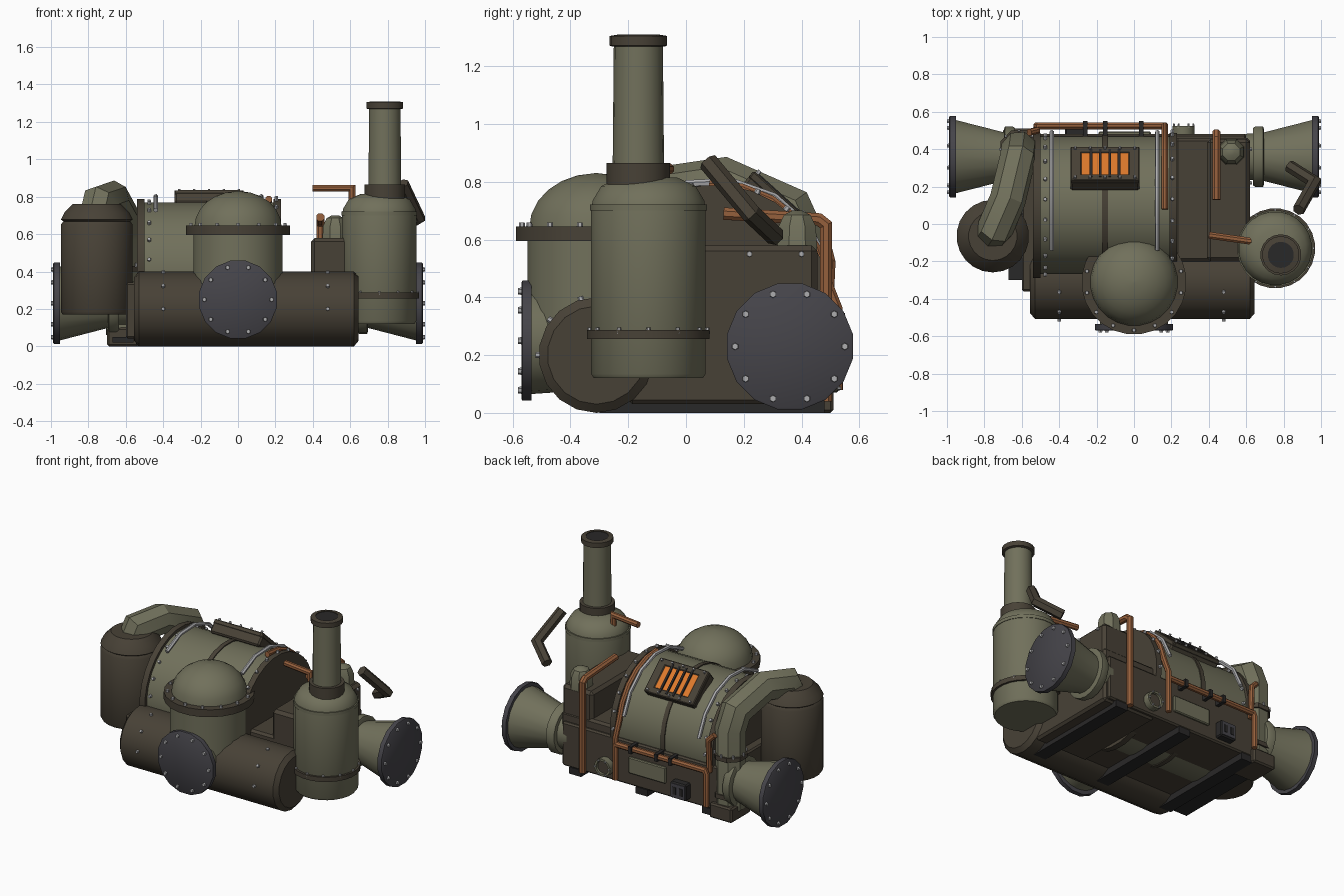
import bpy, bmesh, math
from mathutils import Vector, Matrix

if "Cube" in bpy.data.objects:
    bpy.data.objects.remove(bpy.data.objects["Cube"])


def mat(name, r, g, b):
    m = bpy.data.materials.new(name)
    m.diffuse_color = (r, g, b, 1)
    m.use_nodes = True
    m.node_tree.nodes["Principled BSDF"].inputs["Base Color"].default_value = m.diffuse_color
    return m


OLIVE = mat("olive paint", .165, .163, .105)
BROWN = mat("dark brown iron", .064, .053, .037)
PLATE = mat("grey flange", .060, .058, .068)
COPPER = mat("copper", .30, .115, .045)
ORANGE = mat("glowing orange", .72, .19, .025)
SILVER = mat("silver steel", .42, .42, .43)
BLACK = mat("black iron", .022, .021, .021)


def finish(name, bm, m, smooth=True, angle=35):
    bmesh.ops.recalc_face_normals(bm, faces=bm.faces)
    me = bpy.data.meshes.new(name)
    bm.to_mesh(me)
    bm.free()
    me.materials.append(m)
    ob = bpy.data.objects.new(name, me)
    bpy.context.collection.objects.link(ob)
    if smooth:
        bpy.ops.object.select_all(action='DESELECT')
        ob.select_set(True)
        bpy.context.view_layer.objects.active = ob
        bpy.ops.object.shade_smooth_by_angle(angle=math.radians(angle))
    return ob


def aim(d):
    return Vector(d).to_track_quat('Z', 'Y').to_matrix().to_4x4()


def lathe(name, profile, loc, axis, m, n=24):
    """Solid of revolution: profile of (radius, height) along axis."""
    bm = bmesh.new()
    M = Matrix.Translation(loc) @ aim(axis)
    rings = []
    for r, h in profile:
        rings.append([bm.verts.new(M @ Vector((r * math.cos(a), r * math.sin(a), h)))
                      for a in (2 * math.pi * (i + .5) / n for i in range(n))])
    for a, b in zip(rings, rings[1:]):
        for i in range(n):
            j = (i + 1) % n
            bm.faces.new((a[i], a[j], b[j], b[i]))
    bm.faces.new(rings[0])
    bm.faces.new(rings[-1])
    return finish(name, bm, m)


def box(name, lo, hi, m, bevel=0.0, M=Matrix()):
    lo, hi = Vector(lo), Vector(hi)
    bm = bmesh.new()
    bmesh.ops.create_cube(bm, size=1, matrix=M @ Matrix.Translation((lo + hi) / 2)
                          @ Matrix.Diagonal((hi - lo).to_4d()))
    if bevel:
        bmesh.ops.bevel(bm, geom=bm.edges[:], offset=bevel, segments=1, affect='EDGES')
    return finish(name, bm, m, smooth=False)


def pipe(name, pts, r, m, n=8):
    """Tube with mitred corners."""
    P = [Vector(p) for p in pts]
    d = [(b - a).normalized() for a, b in zip(P, P[1:])]
    u = d[0].orthogonal().normalized()
    v = d[0].cross(u)
    ring = [P[0] + r * (u * math.cos(t) + v * math.sin(t))
            for t in (2 * math.pi * (i + .5) / n for i in range(n))]
    bm = bmesh.new()
    rows = [[bm.verts.new(p) for p in ring]]
    for k in range(1, len(P)):
        s = d[k - 1]
        nrm = (s + d[k]).normalized() if k < len(d) else s
        ring = [p + s * ((P[k] - p).dot(nrm) / s.dot(nrm)) for p in ring]
        rows.append([bm.verts.new(p) for p in ring])
    for a, b in zip(rows, rows[1:]):
        for i in range(n):
            j = (i + 1) % n
            bm.faces.new((a[i], a[j], b[j], b[i]))
    bm.faces.new(rows[0])
    bm.faces.new(rows[-1])
    return finish(name, bm, m, angle=30)


def bolts(name, spots, size=.012):
    """Small hex bolts at (position, direction)."""
    bm = bmesh.new()
    for p, d in spots:
        bmesh.ops.create_cone(bm, cap_ends=True, segments=6, radius1=size, radius2=size * .8,
                              depth=.022, matrix=Matrix.Translation(p) @ aim(d))
    return finish(name, bm, SILVER, smooth=False)


def circle(c, axis, r, n):
    c, axis = Vector(c), Vector(axis)
    u = Vector((0, 0, 1)) if abs(axis.z) < .5 else Vector((1, 0, 0))
    w = axis.cross(u)
    return [(c + r * (w * math.cos(t) + u * math.sin(t)), axis) for t in (2 * math.pi * i / n for i in range(n))]


# Base frame, right housing and skids
box("base_frame", (-.60, -.36, .042), (.60, .48, .34), BROWN, .01)
box("right_base_housing", (.22, -.20, .03), (.62, .46, .40), BROWN, .015)
box("right_housing", (.39, -.20, .03), (.62, .455, .58), BROWN, .02)
box("pipe_foot_block", (-.70, .30, 0), (-.53, .51, .10), BROWN, .01)
box("left_front_foot", (-.67, -.30, .02), (-.56, .30, .05), BLACK)
for i, x in enumerate((-.5, 0, .5)):
    box(f"skid_{i}", (x - .045, -.30, 0), (x + .045, .48, .045), BLACK)

# Front lower drum
lathe("front_drum", [(.17, 0), (.20, .025), (.20, 1.175), (.17, 1.2)], (-.555, -.31, .20), (1, 0, 0), BROWN, 18)
bolts("drum_bolts", [((x, -.31 - .2 * math.cos(t), .2 + .2 * math.sin(t)), (0, -math.cos(t), math.sin(t)))
                     for x in (-.40, .48) for t in (0, .65, 1.3)])

# Boiler with bands and end rings
BC = (.10, .40)
bx = lambda x: (x, *BC)
lathe("boiler", [(.37, 0), (.37, .72)], bx(-.52), (1, 0, 0), OLIVE, 28)
for nm, x, w, r in (("left_ring", -.54, .04, .39), ("middle_band", -.17, .03, .377), ("right_ring", .19, .04, .39)):
    lathe("boiler_" + nm, [(r, 0), (r, w)], bx(x), (1, 0, 0), BROWN, 28)


def arc(x, r, a0, a1, n):
    """Points round the boiler, angle from straight up, positive to the back."""
    return [(x, BC[0] + r * math.sin(t), BC[1] + r * math.cos(t))
            for t in (math.radians(a0 + (a1 - a0) * i / (n - 1)) for i in range(n))]


for x in (-.475, .205):
    bolts("boiler_bolts", [(p, (0, p[1] - BC[0], p[2] - BC[1])) for p in arc(x, .374 if x < 0 else .393, -80, 90, 11)])
for i, x in enumerate((-.44, .125)):
    pipe(f"silver_tube_{i}", arc(x, .405, -36, 75, 6), .013, SILVER, 6)

# Glowing grate on the upper back of the boiler
H = Matrix.Translation((-.155, .305, .735)) @ Matrix.Rotation(math.radians(-42), 4, 'X')
box("grate_frame", (-.185, -.12, -.06), (.185, .12, .012), BROWN, .01, H)
for s in (-1, 1):
    box("grate_rim_side", (s * .155 - .03, -.12, 0), (s * .155 + .03, .12, .03), BROWN, .005, H)
    box("grate_rim_edge", (-.17, s * .099 - .022, 0), (.17, s * .099 + .022, .03), BROWN, .005, H)
box("grate_glow", (-.125, -.077, .01), (.125, .077, .024), ORANGE, 0, H)
for i in range(4):
    x = -.075 + .05 * i
    box(f"grate_bar_{i}", (x - .007, -.10, .015), (x + .007, .10, .034), BLACK, 0, H)
R3 = H.to_3x3()
bolts("grate_bolts", [(H @ Vector((x, y, .033)), R3 @ Vector((0, 0, 1)))
                      for x in (-.16, -.08, 0, .08, .16) for y in (-.105, .105)], .009)

# Domed front vessel
DC = (0, -.31)
lathe("dome_vessel", [(.241, .15), (.241, .62)], (*DC, 0), (0, 0, 1), OLIVE, 24)
lathe("dome_cap", [(.235 * math.cos(t), .64 + .19 * math.sin(t)) for t in (i * math.pi / 12.2 for i in range(7))],
      (*DC, 0), (0, 0, 1), OLIVE, 24)
lathe("dome_flange", [(.281, .595), (.281, .645)], (*DC, 0), (0, 0, 1), BROWN, 24)
bolts("dome_bolts", circle((*DC, .648), (0, 0, 1), .258, 14))


# Flanged ports: front, left and right
def port(name, c, d, cone, r):
    c, d = Vector(c), Vector(d)
    lathe(name + "_cone", cone, c, d, OLIVE, 18)
    lathe(name + "_plate", [(r, -.035), (r, -.004), (r - .006, 0)], c, d, PLATE, 16)
    bolts(name + "_bolts", circle(c, d, r - .032, 10), .014)


port("front_port", (0, -.57, .25), (0, -1, 0), [(.17, -.25), (.185, -.03)], .212)
for s, nm in ((-1, "left_port"), (1, "right_port")):
    port(nm, (s * .988, .36, .23), (s, 0, 0), [(.12, -.45), (.13, -.30), (.20, -.03)], .222)
    lathe(nm + "_collar", [(.155, 0), (.165, .015), (.165, .055), (.15, .06)], (s * .635, .36, .23), (s, 0, 0), OLIVE, 18)

# Chimney tank and stack on the right
TC = (.755, -.13, 0)
lathe("chimney_tank", [(.19, .12), (.2, .135), (.2, .70), (.195, .735), (.165, .785), (.10, .815)], TC, (0, 0, 1), OLIVE, 24)
lathe("tank_lip", [(.204, .70), (.204, .722)], TC, (0, 0, 1), OLIVE, 24)
lathe("tank_band", [(.214, .255), (.214, .287)], TC, (0, 0, 1), BROWN, 24)
bolts("tank_bolts", circle((.755, -.13, .285), (0, 0, 1), .204, 12), .009)
SC = (.785, -.165, 0)
lathe("stack_collar", [(.11, .79), (.11, .865)], SC, (0, 0, 1), BROWN, 18)
lathe("chimney_stack", [(.089, .85), (.085, 1.28)], SC, (0, 0, 1), OLIVE, 18)
lathe("stack_cap", [(.09, 1.268), (.1, 1.272), (.1, 1.305), (.07, 1.31), (.07, 1.29)], SC, (0, 0, 1), BROWN, 18)
lathe("stack_opening", [(.071, 1.28), (.071, 1.306)], SC, (0, 0, 1), BLACK, 18)

# Left tank with lid and thick exhaust elbow
LC = (-.755, -.065, 0)
lathe("left_tank", [(.185, .17), (.194, .185), (.194, .65), (.18, .67)], LC, (0, 0, 1), BROWN, 22)
lathe("left_tank_lid", [(.18, .668), (.194, .678), (.175, .715), (.13, .76)], LC, (0, 0, 1), BROWN, 22)
pipe("exhaust_elbow", [(-.76, -.05, .68), (-.74, -.02, .765), (-.675, .13, .787), (-.622, .35, .69),
                       (-.615, .40, .58), (-.615, .40, .06)], .097, OLIVE, 8)
for i, z in enumerate((.14, .40)):
    lathe(f"exhaust_clamp_{i}", [(.108, z), (.108, z + .03)], (-.615, .40, 0), (0, 0, 1), BROWN, 8)
bolts("clamp_bolts", circle((-.615, .40, .435), (0, 0, 1), .1, 8), .008)

# Copper piping
pipe("back_copper_rail", [(-.52, .525, .08), (-.52, .525, .30), (-.51, .525, .32), (.165, .525, .32)], .02, COPPER)
pipe("boiler_copper_pipe", arc(.165, .388, -3, 80, 6) + [(.165, .525, .36), (.165, .525, .08)], .019, COPPER)
pipe("left_copper_riser", [(-.52, .49, .30), (-.52, .50, .52), (-.56, .49, .56)], .019, COPPER)
pipe("right_copper_pipe", [(.44, .13, .69), (.44, .46, .67), (.44, .485, .65), (.44, .485, .04)], .023, COPPER)
pipe("tank_copper_pipe", [(.40, -.06, .845), (.61, -.09, .845), (.61, -.09, .74)], .02, COPPER)
for x in (-.26, -.155, .04):
    box("rail_clamp", (x - .012, .47, .295), (x + .012, .55, .345), BLACK)

# Loose dark elbow, housing breather
pipe("dark_elbow", [(.88, .075, .87), (.965, .225, .69), (.83, .31, .61)], .034, BROWN, 6)
lathe("housing_breather", [(.075, .56), (.07, .645), (.05, .685), (.02, .70)], (.52, .385, 0), (0, 0, 1), OLIVE, 8)
bolts("housing_bolts", [((.62, y, .55), (1, 0, 0)) for y in (.22, .40)])

# Rear fittings: valve wheel, panel and gauge box
lathe("valve_ring", [(.04, -.065), (.045, 0), (.06, 0), (.06, -.065)], (.265, .525, .13), (0, 1, 0), OLIVE, 12)
lathe("valve_centre", [(.046, -.065), (.046, -.015)], (.265, .525, .13), (0, 1, 0), BROWN, 12)
bolts("valve_bolts", circle((.265, .525, .13), (0, 1, 0), .052, 6), .007)
box("rear_panel", (-.19, .47, .13), (.09, .495, .24), OLIVE, .006)
box("gauge_box", (-.37, .47, .07), (-.25, .53, .18), BLACK, .008)
box("gauge_face", (-.362, .525, .078), (-.258, .534, .172), PLATE)
for x in (-.335, -.285):
    box("gauge_slot", (x - .012, .53, .10), (x + .012, .537, .15), BLACK)
